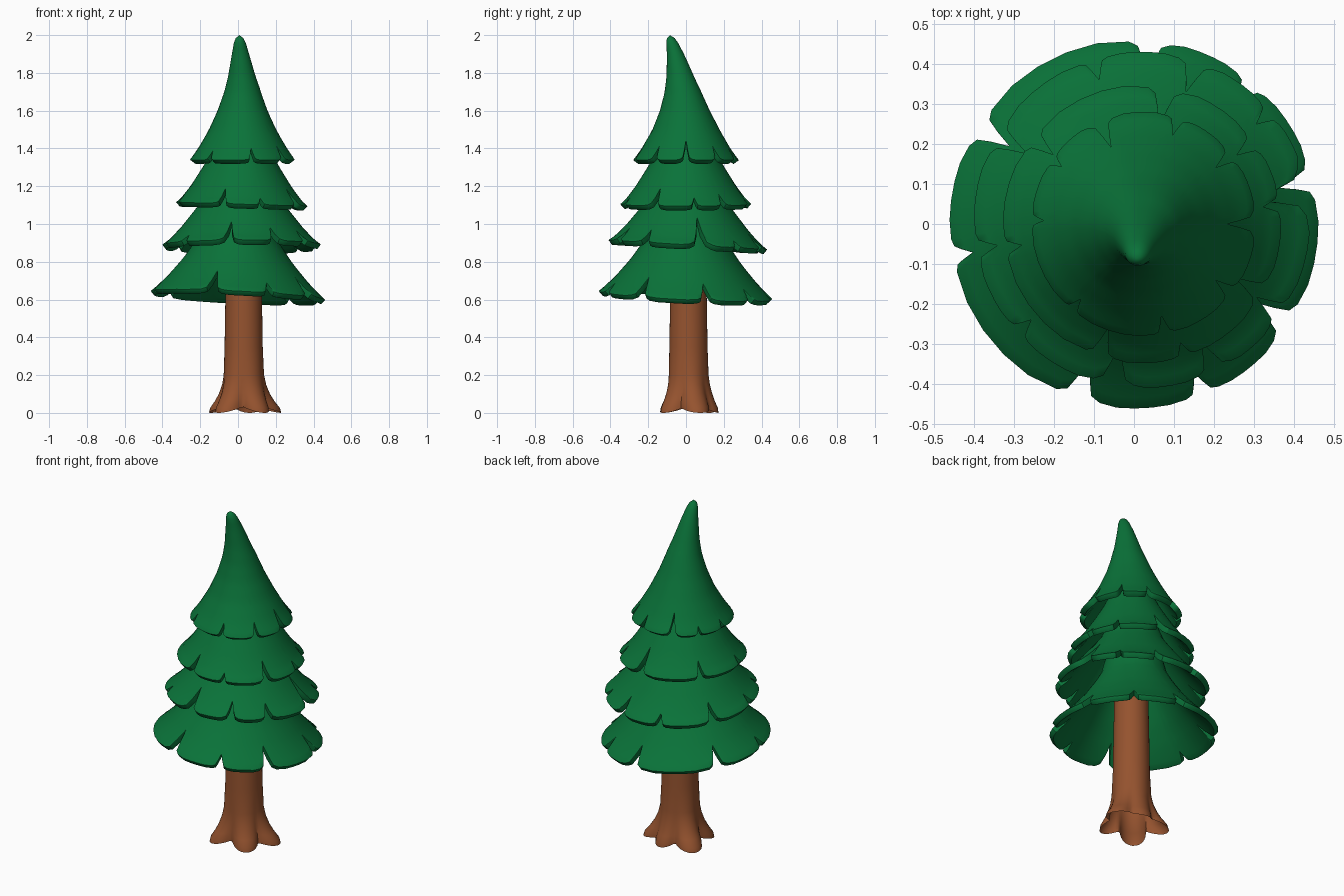
import bpy, bmesh, math

if "Cube" in bpy.data.objects:
    bpy.data.objects.remove(bpy.data.objects["Cube"])


def material(name, rgb):
    m = bpy.data.materials.new(name)
    m.diffuse_color = (*rgb, 1)
    m.use_nodes = True
    m.node_tree.nodes["Principled BSDF"].inputs["Base Color"].default_value = m.diffuse_color
    return m


GREEN = material("pine green", (0.003, 0.17, 0.041))
BROWN = material("bark brown", (0.30, 0.086, 0.028))


def finish(name, bm, mat, thickness=0):
    me = bpy.data.meshes.new(name)
    bmesh.ops.recalc_face_normals(bm, faces=bm.faces)
    bm.to_mesh(me)
    bm.free()
    me.materials.append(mat)
    ob = bpy.data.objects.new(name, me)
    bpy.context.collection.objects.link(ob)
    bpy.ops.object.select_all(action='DESELECT')
    bpy.context.view_layer.objects.active = ob
    ob.select_set(True)
    if thickness:
        s = ob.modifiers.new("thickness", 'SOLIDIFY')
        s.thickness = thickness
        s.offset = -1
        b = ob.modifiers.new("soft_rim", 'BEVEL')
        b.width = 0.009
        b.segments = 2
        b.limit_method = 'ANGLE'
        b.angle_limit = math.radians(50)
        bpy.ops.object.modifier_apply(modifier="thickness")
        bpy.ops.object.modifier_apply(modifier="soft_rim")
    bpy.ops.object.shade_smooth_by_angle(angle=math.radians(40))
    return ob


def lerp_table(table, x):
    """Linear look-up in a list of (x, value) sorted by x."""
    for (x0, v0), (x1, v1) in zip(table, table[1:]):
        if x <= x1:
            return v0 + (v1 - v0) * max(0, (x - x0) / (x1 - x0))
    return table[-1][1]


def columns(notches):
    """Angles around a tier with the hem cut-back at each."""
    cols = []
    ns = sorted((a % 360, d) for a, d in notches)
    for i, (a, d) in enumerate(ns):
        w = 2.2 + 15 * d
        a2, d2 = ns[(i + 1) % len(ns)]
        a2 += 360 if a2 <= a else 0
        w2 = 2.2 + 15 * d2
        cols += [(a, d), (a + w * .5, d * .5), (a + w * .9, d * .16), (a + w * 1.6, d * .05)]
        start, end = a + w * 1.6, a2 - w2 * 1.6
        cols += [(start + (end - start) * k / 5, 0) for k in range(1, 5)]
        cols += [(end, d2 * .05), (a2 - w2 * .9, d2 * .16), (a2 - w2 * .5, d2 * .5)]
    return cols


def tier(name, profile, notches, centre, tilt=(0, 0), lean=None, rows=16):
    """Revolved skirt from its peak to a notched hem."""
    dist = [0]
    for p, q in zip(profile, profile[1:]):
        dist.append(dist[-1] + math.dist(p, q))
    length = dist[-1]
    rad = list(zip(dist, [p[0] for p in profile]))
    hgt = list(zip(dist, [p[1] for p in profile]))
    bm = bmesh.new()

    def place(r, z, ang):
        cy = centre[1] + (lerp_table(lean, z) if lean else 0)
        cx = centre[0] * min(1, .3 + (2 - z) / .4)
        x, y = r * math.cos(ang), r * math.sin(ang)
        return bm.verts.new((cx + x, cy + y, z + tilt[0] * x + tilt[1] * y))

    pole = place(0, profile[0][1], 0)
    grid = []
    for a, cut in columns(notches):
        col = []
        for i in range(1, rows + 1):
            s = i / rows
            t = length * s - cut * s ** 3
            col.append(place(lerp_table(rad, t), lerp_table(hgt, t), math.radians(a)))
        grid.append(col)
    for c0, c1 in zip(grid, grid[1:] + grid[:1]):
        bm.faces.new((pole, c0[0], c1[0]))
        for i in range(rows - 1):
            bm.faces.new((c0[i], c0[i + 1], c1[i + 1], c1[i]))
    return finish(name, bm, GREEN, 0.032)


# Foliage skirts, bottom to top
tier("foliage_bottom",
     [(0, 1.16), (.13, 1.15), (.155, 1.08), (.18, .98), (.225, .90), (.29, .805), (.37, .71),
      (.43, .65), (.462, .622)],
     [(14, .12), (50, .09), (85, .13), (148, .13), (190, .07), (252, .15), (292, .08),
      (327, .14)], (0, 0), (-.05, -.05), rows=20)
tier("foliage_lower_middle",
     [(0, 1.36), (.12, 1.35), (.145, 1.25), (.18, 1.165), (.24, 1.085), (.32, .985),
      (.38, .92), (.42, .89)],
     [(10, .21), (40, .06), (71, .11), (107, .07), (150, .12), (190, .07), (222, .06),
      (260, .15), (296, .11), (326, .1)], (.02, .01), (.0, -.06), rows=20)
tier("foliage_upper_middle",
     [(0, 1.56), (.09, 1.55), (.125, 1.45), (.16, 1.375), (.21, 1.29), (.27, 1.195),
      (.32, 1.13), (.348, 1.105)],
     [(8, .06), (36, .08), (80, .16), (142, .1), (190, .06), (252, .11), (288, .05),
      (330, .12)], (.02, .0), (-.03, 0), rows=18)
tier("foliage_top",
     [(0, 2.0), (.016, 1.993), (.03, 1.965), (.05, 1.88), (.073, 1.78), (.1, 1.69),
      (.132, 1.6), (.18, 1.495), (.235, 1.4), (.265, 1.358), (.28, 1.338)],
     [(0, .13), (38, .09), (72, .08), (113, .13), (145, .05), (178, .05), (230, .06),
      (281, .08), (322, .09)], (.024, 0),
     lean=[(1.35, 0), (1.5, 0), (1.6, -.006), (1.7, -.016), (1.8, -.034), (1.9, -.056),
           (2.0, -.085)], rows=26)

# Trunk flaring into roots, open underneath
ROOTS = [18, 78, 148, 225, 310]
REACH = [1.05, .55, 1.05, .85, .7]
bm = bmesh.new()
rings = []
N = 60
for z, r, flare in [(0, .112, .09), (.025, .113, .082), (.06, .112, .055), (.1, .11, .032),
                    (.15, .106, .015), (.2, .104, .005), (.35, .101, 0), (.6, .097, 0),
                    (.95, .09, 0)]:
    ring = []
    for k in range(N):
        a = 360 * k / N
        bump = reach = 0
        for b, h in zip(ROOTS, REACH):
            near = abs((a - b + 180) % 360 - 180)
            v = max(0, math.cos(math.radians(min(near, 40) * 2.25))) ** 1.2
            bump, reach = max(bump, v), max(reach, v * h)
        rr = r + flare * reach
        lift = .03 * (1 - bump) * max(0, 1 - z / .15)
        ring.append(bm.verts.new((.03 + rr * math.cos(math.radians(a)),
                                  .013 + rr * math.sin(math.radians(a)), z + lift)))
    rings.append(ring)
for r0, r1 in zip(rings, rings[1:]):
    for k in range(N):
        j = (k + 1) % N
        bm.faces.new((r0[k], r0[j], r1[j], r1[k]))
bm.faces.new(rings[-1])
finish("trunk", bm, BROWN)
